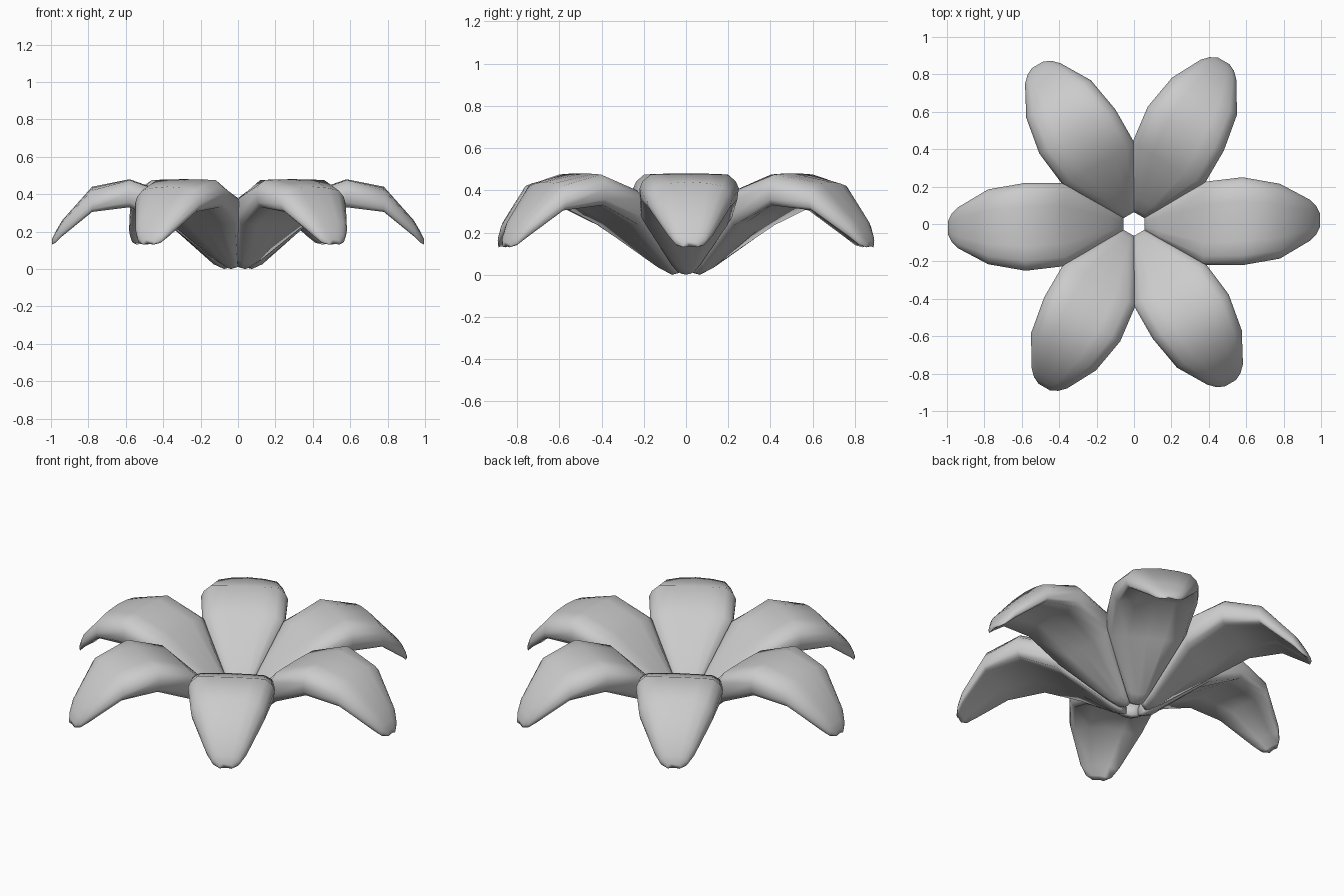
import bpy, bmesh, math
from mathutils import Matrix

cube = bpy.data.objects.get("Cube")
if cube:
    bpy.data.objects.remove(cube)

grey = bpy.data.materials.new("petal grey")
grey.use_nodes = True
colour = (0.6, 0.6, 0.6, 1)
grey.diffuse_color = colour
grey.node_tree.nodes["Principled BSDF"].inputs["Base Color"].default_value = colour

# Petal stations: radius, half width, sideways shift, then heights of
# top middle, top shoulder, side rim, underside rim, underside middle
STATIONS = [
    (0.055, 0.034, 0.000, 0.06, 0.055, 0.04, 0.01, 0.005),
    (0.075, 0.047, 0.000, 0.10, 0.095, 0.07, 0.015, 0.00),
    (0.13, 0.080, 0.000, 0.165, 0.16, 0.125, 0.05, 0.025),
    (0.37, 0.222, 0.003, 0.405, 0.40, 0.36, 0.235, 0.24),
    (0.58, 0.235, 0.015, 0.48, 0.475, 0.41, 0.33, 0.36),
    (0.78, 0.200, 0.015, 0.44, 0.42, 0.35, 0.305, 0.335),
    (0.94, 0.110, 0.020, 0.26, 0.25, 0.21, 0.175, 0.195),
    (0.975, 0.075, 0.020, 0.20, 0.19, 0.165, 0.14, 0.15),
    (0.995, 0.035, 0.020, 0.16, 0.155, 0.145, 0.13, 0.135),
]


def petal_ring(bm, station):
    r, w, shift, top, shoulder, side, rim, under = station
    half = [(0.45, (top * 2 + shoulder) / 3), (0.78, shoulder),
            (0.94, (shoulder + side) / 2), (1, side),
            (0.97, (side + rim * 2) / 3), (0.87, rim),
            (0.45, (under * 2 + rim) / 3)]
    outline = [(0, top)] + half + [(0, under)] + [(-s, z) for s, z in reversed(half)]
    return [bm.verts.new((r, shift + s * w, z)) for s, z in outline]


def petal_mesh():
    bm = bmesh.new()
    rings = [petal_ring(bm, s) for s in STATIONS]
    for a, b in zip(rings, rings[1:]):
        for i in range(len(a)):
            j = (i + 1) % len(a)
            bm.faces.new((a[i], a[j], b[j], b[i]))
    # Closed base and tip
    bm.faces.new(rings[0])
    bm.faces.new(rings[-1])
    bmesh.ops.recalc_face_normals(bm, faces=bm.faces)
    for face in bm.faces:
        face.smooth = True
    mesh = bpy.data.meshes.new("petal")
    bm.to_mesh(mesh)
    bm.free()
    mesh.materials.append(grey)
    return mesh


# Six petals around an open middle
mesh = petal_mesh()
for i in range(6):
    petal = bpy.data.objects.new(f"petal_{i + 1}", mesh)
    petal.matrix_world = Matrix.Rotation(i * math.pi / 3, 4, "Z")
    bpy.context.collection.objects.link(petal)
